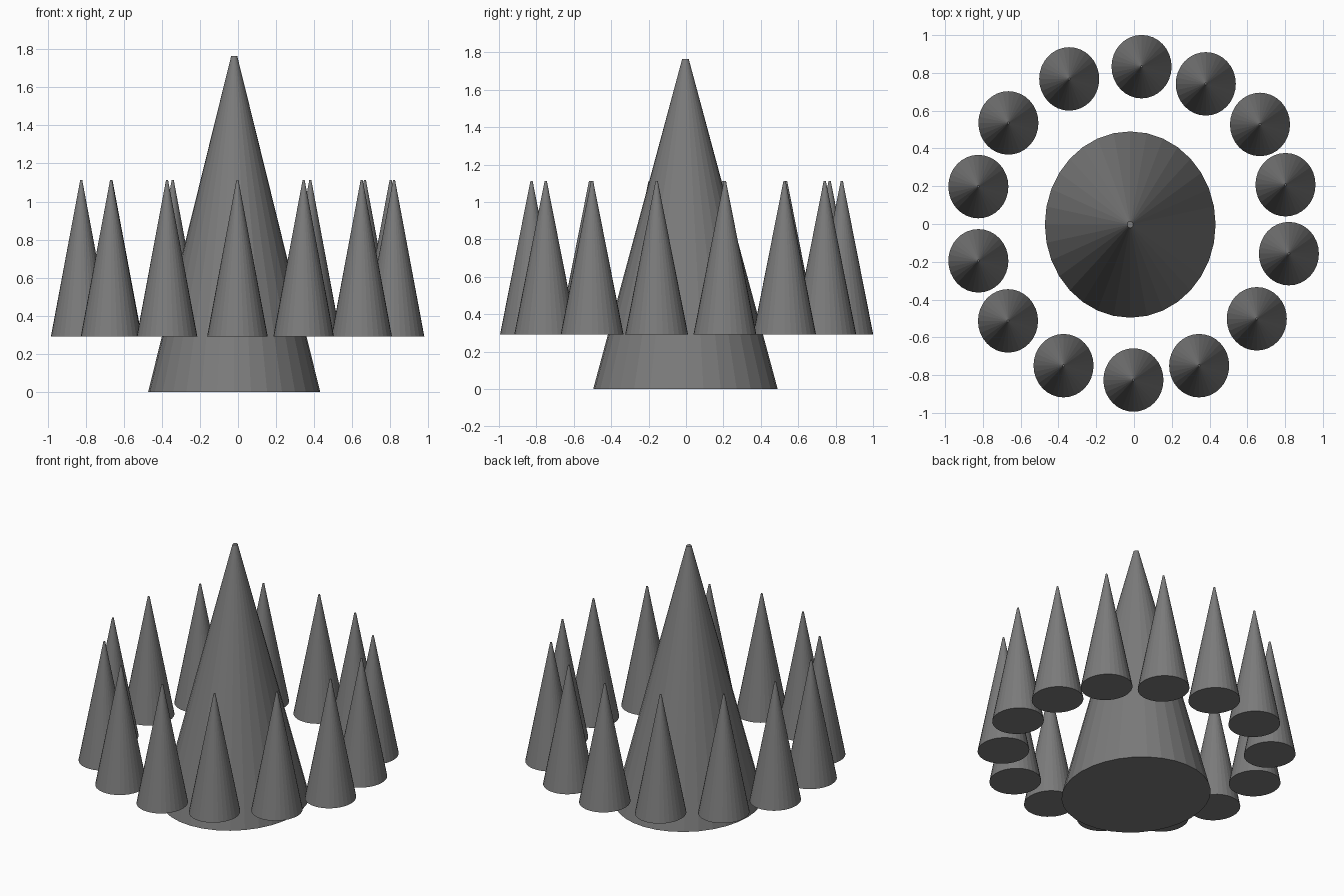
import bpy

if "Cube" in bpy.data.objects:
    bpy.data.objects.remove(bpy.data.objects["Cube"])

# One dark grey for every part
grey = bpy.data.materials.new("dark grey")
grey.diffuse_color = (0.2, 0.2, 0.2, 1.0)
grey.use_nodes = True
grey.node_tree.nodes["Principled BSDF"].inputs["Base Color"].default_value = grey.diffuse_color


def cone(name, x, y, z0, z1, rx, ry, tip):
    """Slightly oval, blunt-tipped, flat-faced cone from z0 to z1."""
    bpy.ops.mesh.primitive_cone_add(
        vertices=32, radius1=1.0, radius2=tip, depth=z1 - z0,
        location=(x, y, (z0 + z1) / 2))
    ob = bpy.context.object
    ob.name = name
    ob.scale = (rx, ry, 1)
    ob.data.materials.append(grey)


# Large central cone
cone("central_cone", -0.02, -0.003, 0.0, 1.765, 0.452, 0.493, 0.035)

# Ring of raised small cones, clockwise from the back
ring = [(0.04, 0.833), (0.38, 0.742), (0.667, 0.527), (0.802, 0.208),
        (0.82, -0.157), (0.65, -0.502), (0.345, -0.75), (-0.003, -0.826),
        (-0.373, -0.75), (-0.667, -0.513), (-0.824, -0.195),
        (-0.824, 0.198), (-0.665, 0.535), (-0.343, 0.768)]
for i, (x, y) in enumerate(ring):
    cone(f"ring_cone_{i + 1}", x, y, 0.292, 1.112, 0.159, 0.168, 0.035)
